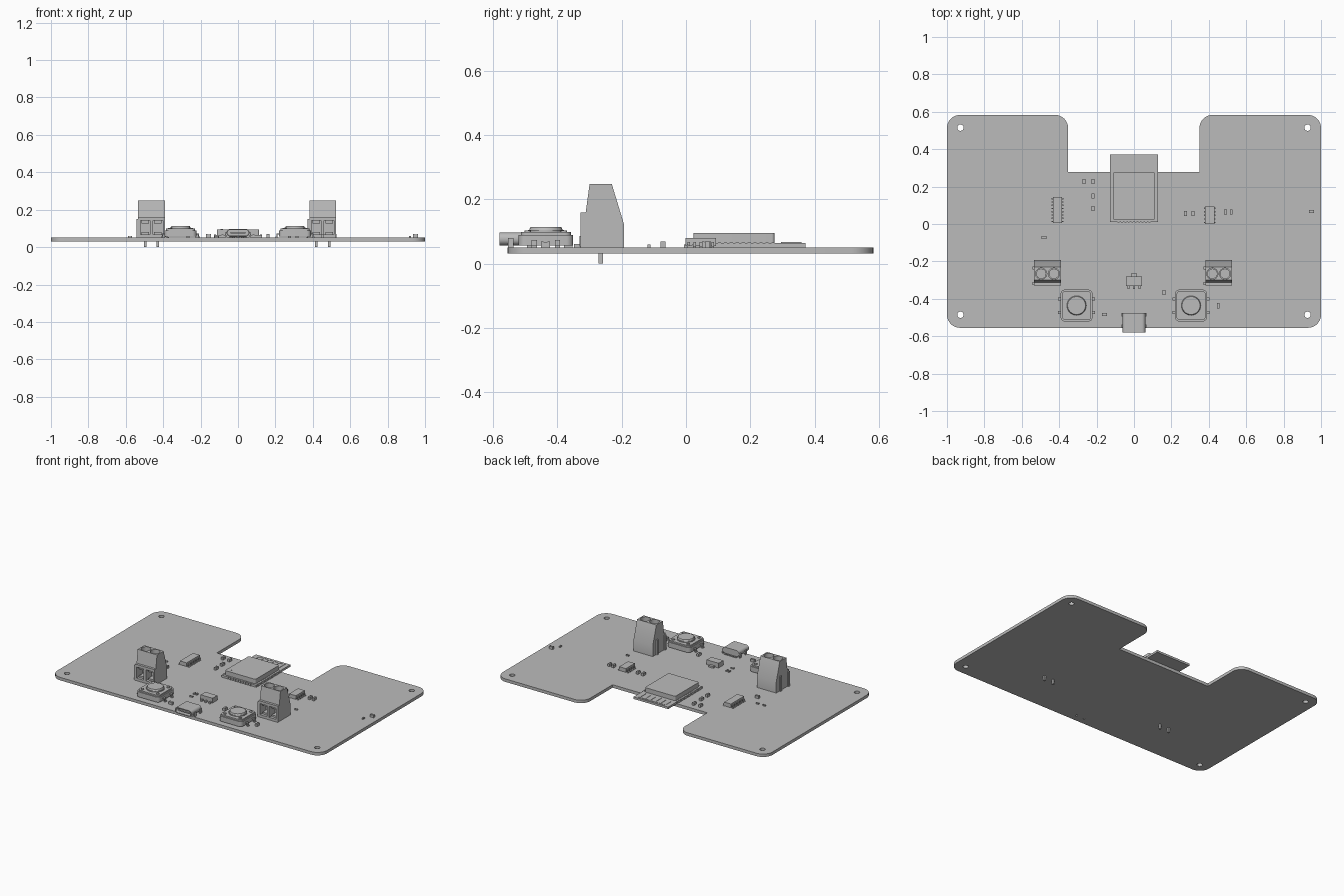
import bpy, bmesh, math
from mathutils import Matrix, Vector

if "Cube" in bpy.data.objects:
    bpy.data.objects.remove(bpy.data.objects["Cube"], do_unlink=True)

grey = bpy.data.materials.new("plain grey")
grey.use_nodes = True
grey.diffuse_color = (0.5, 0.5, 0.5, 1)
grey.node_tree.nodes["Principled BSDF"].inputs["Base Color"].default_value = (0.5, 0.5, 0.5, 1)

BOTTOM, TOP = 0.031, 0.051


class Part:
    """Collects simple solids into one mesh, placed around an origin."""

    def __init__(self, name, x=0, y=0):
        self.name, self.origin, self.bm = name, Vector((x, y, 0)), bmesh.new()

    def box(self, x, y, z0, z1, w, d):
        m = Matrix.Translation((x, y, (z0 + z1) / 2)) @ Matrix.Diagonal((w, d, z1 - z0, 1))
        bmesh.ops.create_cube(self.bm, size=1, matrix=m)
        return self

    def cylinder(self, x, y, z0, z1, r, r2=None, n=32):
        bmesh.ops.create_cone(self.bm, cap_ends=True, segments=n, radius1=r,
                              radius2=r if r2 is None else r2, depth=z1 - z0,
                              matrix=Matrix.Translation((x, y, (z0 + z1) / 2)))
        return self

    def prism(self, points, step):
        face = self.bm.faces.new([self.bm.verts.new(p) for p in points])
        new = bmesh.ops.extrude_face_region(self.bm, geom=[face], use_keep_orig=True)["geom"]
        bmesh.ops.translate(self.bm, vec=step, verts=[v for v in new if isinstance(v, bmesh.types.BMVert)])
        return self

    def finish(self, cutter=None, smooth=False):
        bmesh.ops.recalc_face_normals(self.bm, faces=self.bm.faces)
        mesh = bpy.data.meshes.new(self.name)
        self.bm.to_mesh(mesh)
        self.bm.free()
        mesh.materials.append(grey)
        ob = bpy.data.objects.new(self.name, mesh)
        ob.location = self.origin
        bpy.context.collection.objects.link(ob)
        bpy.ops.object.select_all(action='DESELECT')
        ob.select_set(True)
        bpy.context.view_layer.objects.active = ob
        if cutter:
            tool = cutter.finish()
            tool.hide_render = True
            bpy.ops.object.select_all(action='DESELECT')
            ob.select_set(True)
            bpy.context.view_layer.objects.active = ob
            mod = ob.modifiers.new("cut", 'BOOLEAN')
            mod.operation, mod.solver, mod.object = 'DIFFERENCE', 'EXACT', tool
            bpy.ops.object.modifier_apply(modifier=mod.name)
            bpy.data.objects.remove(tool, do_unlink=True)
        if smooth:
            bpy.ops.object.shade_smooth_by_angle(angle=math.radians(30))
        return ob


def rounded(corners, n=8):
    """Round the corners (x, y, radius) of a counter-clockwise right-angled outline."""
    out = []
    for i, (x, y, r) in enumerate(corners):
        p = Vector((x, y))
        if r == 0:
            out.append(p)
            continue
        a = (Vector(corners[i - 1][:2]) - p).normalized() * r
        b = (Vector(corners[(i + 1) % len(corners)][:2]) - p).normalized() * r
        for k in range(n + 1):
            t = k / n * math.pi / 2
            out.append(p + a * (1 - math.sin(t)) + b * (1 - math.cos(t)))
    return out


def rect(w, h, r, cy=0):
    return rounded([(-w, cy - h, r), (w, cy - h, r), (w, cy + h, r), (-w, cy + h, r)])


# Main board with mounting holes and connector peg holes
R = 0.07
outline = rounded([(-1, -.555, R), (1, -.555, R), (1, .583, R), (.35, .583, R),
                   (.35, .278, 0), (-.352, .278, 0), (-.352, .583, R), (-1, .583, R)])
board = Part("board").prism([(p.x, p.y, BOTTOM) for p in outline], (0, 0, TOP - BOTTOM))
holes = Part("board_holes")
for sx in (-1, 1):
    for y in (-.485, .515):
        holes.cylinder(sx * .928, y, 0, .1, .017)
    holes.cylinder(sx * .03, -.507, 0, .1, .006, n=16)
board.finish(holes, smooth=True)

# Screw terminals
for side, cx in (("right", -.462), ("left", .453)):
    w = .0715
    side_profile = [(-.328, TOP), (-.193, TOP), (-.193, .123), (-.231, .248),
                    (-.30, .248), (-.312, .16), (-.328, .16)]
    body = Part(side + "_terminal_body", cx)
    body.prism([(-w, y, z) for y, z in side_profile], (2 * w, 0, 0))
    cuts = Part("terminal_cuts", cx)
    details = Part(side + "_terminal_details", cx)
    for x in (-.034, .034):
        cuts.box(x, -.31, .068, .142, .052, .09)
        cuts.cylinder(x, -.266, .2, .3, .03)
        details.cylinder(x, -.266, .198, .222, .027)
        details.box(x, -.266, .222, .226, .044, .006)
        # wire clamp inside the opening, and the solder pin
        details.box(x, -.285, .066, .08, .04, .05).box(x, -.285, .125, .144, .04, .05)
        details.box(x, -.265, 0, .06, .013, .013)
    # interlocking ribs on one side
    for y in (-.318, -.235):
        details.box(-w - .004, y, TOP, .15, .01, .014)
    body.finish(cuts, smooth=True)
    details.finish(smooth=True)

# Push buttons
for side, cx in (("right", -.307), ("left", .305)):
    b = Part(side + "_button", cx, -.436)
    b.prism([(p.x, p.y, .056) for p in rect(.085, .085, .022)], (0, 0, .034))
    b.prism([(p.x, p.y, .09) for p in rect(.078, .078, .02)], (0, 0, .009))
    b.cylinder(0, 0, .099, .105, .056).cylinder(0, 0, .105, .114, .052, .048)
    for sx in (-1, 1):
        for sy in (-1, 1):
            b.cylinder(sx * .056, sy * .056, .099, .103, .01, n=16)
            b.box(sx * .088, sy * .036, .068, .074, .016, .016)
            b.box(sx * .096, sy * .036, TOP, .074, .006, .016)
            b.box(sx * .1, sy * .036, TOP, .056, .01, .016)
    b.finish(smooth=True)

# Charging socket: hollow rounded shell, tongue and legs
shell = Part("socket_shell").prism([(p.x, -.58, p.y) for p in rect(.061, .02, .019, .077)], (0, .105, 0))
mouth = Part("socket_mouth").prism([(p.x, -.6, p.y) for p in rect(.055, .015, .0145, .077)], (0, .1, 0))
shell.finish(mouth, smooth=True)
trim = Part("socket_trim").box(0, -.535, .073, .081, .08, .075)
for sx in (-1, 1):
    for y in (-.545, -.485):
        trim.box(sx * .062, y, BOTTOM, .08, .008, .018)
for i in range(8):
    trim.box((i - 3.5) * .012, -.473, TOP, .056, .006, .014)
trim.finish()

# Radio module with shield, edge pads and antenna trace
Part("module_board").box(0, .191, TOP, .065, .256, .362).finish()
shield = Part("module_shield").prism([(p.x, p.y, .065) for p in rect(.113, .126, .008, .149)], (0, 0, .03))
shield.finish(smooth=True)
pads = Part("module_pads").cylinder(-.086, .053, .095, .096, .007, n=16)
for i in range(14):
    for sx in (-1, 1):
        pads.box(sx * .124, .03 + i * .0185, TOP, .0665, .011, .01)
for i in range(10):
    pads.box((i - 4.5) * .0185, .013, TOP, .0665, .01, .01)
pads.finish()
antenna = Part("module_antenna").box(0, .356, .065, .067, .2, .008)
for i in range(6):
    antenna.box((i - 2.5) * .038, .325, .065, .067, .009, .06)
antenna.finish()

# Chips with rows of bent leads
for side, x, y, length, n in (("right", -.409, .0745, .139, 8), ("left", .405, .046, .094, 5)):
    Part(side + "_chip_body", x, y).box(0, 0, .055, .08, .05, length).finish()
    leads = Part(side + "_chip_leads", x, y)
    for i in range(n):
        ly = (i - (n - 1) / 2) * length / n
        for sx in (-1, 1):
            leads.box(sx * .027, ly, .064, .068, .008, .007)
            leads.box(sx * .03, ly, TOP, .068, .004, .007)
            leads.box(sx * .034, ly, TOP, .055, .01, .007)
    leads.finish()

# Voltage regulator
reg = Part("regulator", 0, -.307).box(0, 0, .054, .086, .088, .05)
reg.box(0, .03, TOP, .062, .034, .024)
for x in (-.03, 0, .03):
    reg.box(x, -.03, TOP, .062, .01, .022)
reg.finish()

# Small resistors, capacitors and lamps: x, y, width, depth, height
CHIPS = [(-.268, .228, 0, 1), (-.22, .228, 0, 1), (-.22, .15, 0, 1), (-.22, .083, 0, 1),
         (.275, .057, 0, 1), (.315, .057, 0, 1), (.49, .064, 0, 1), (.52, .064, 0, 1),
         (.95, .067, 1, 1), (-.48, -.072, 1, 1), (-.115, -.328, 1, 0), (.16, -.366, 0, 1),
         (.45, -.437, 0, 1), (-.157, -.484, 1, 1), (-.125, -.281, 0, 0), (-.106, -.281, 0, 0),
         (.513, -.115, 1, 0), (-.578, -.002, 1, 0), (-.53, -.002, 1, 0), (.92, .013, 0, 0)]
for i, (x, y, along_x, large) in enumerate(CHIPS):
    long, wide, high = (.027, .015, .069) if large else (.02, .009, .059)
    c = Part("small_component_%d" % (i + 1), x, y)
    for k in (-1, 0, 1):
        size = (long * (.25 if k else .5), wide)
        off = k * long * .375
        h = high if k else high - .002
        if along_x:
            c.box(off, 0, TOP, h, size[0], size[1])
        else:
            c.box(0, off, TOP, h, size[1], size[0])
    c.finish()
